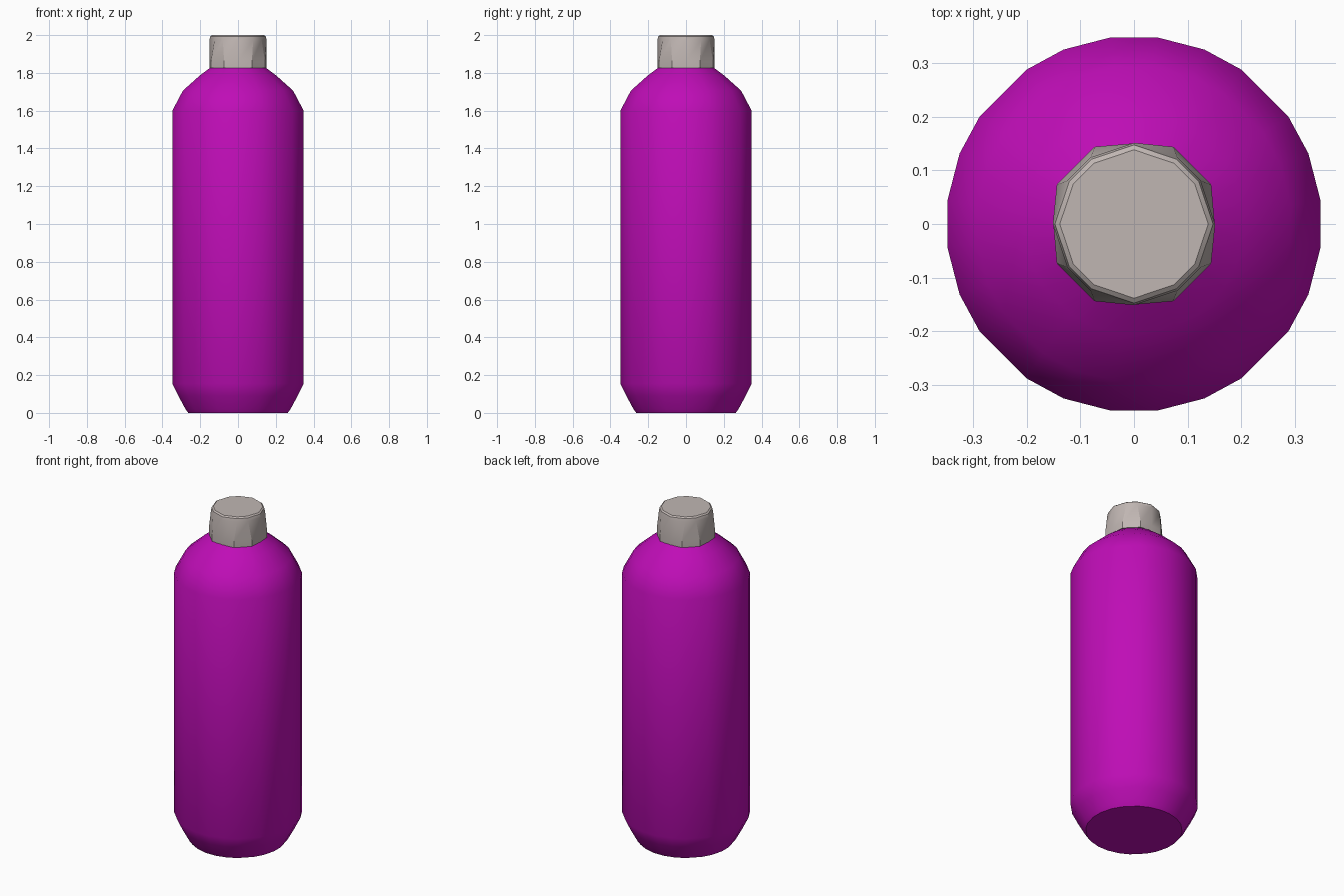
import bpy
import bmesh
from math import radians, sin, cos

cube = bpy.data.objects.get("Cube")
if cube:
    bpy.data.objects.remove(cube)


def material(name, rgb):
    mat = bpy.data.materials.new(name)
    mat.use_nodes = True
    mat.diffuse_color = (*rgb, 1)
    mat.node_tree.nodes["Principled BSDF"].inputs["Base Color"].default_value = (*rgb, 1)
    return mat


def quarter_ring(corners):
    """Repeat the (angle, radius scale) corners of one quarter all the way round."""
    return [(radians(a + 90 * q), s) for q in range(4) for a, s in corners]


def lofted(name, levels, mat, smooth_angle):
    """Skin closed rings; each level is (radius, height, corners of one quarter)."""
    bm = bmesh.new()
    rings = []
    for radius, z, corners in levels:
        rings.append([bm.verts.new((radius * s * cos(a), radius * s * sin(a), z))
                      for a, s in quarter_ring(corners)])
    for low, high in zip(rings, rings[1:]):
        n = len(low)
        for i in range(n):
            j = (i + 1) % n
            bm.faces.new((low[i], low[j], high[j], high[i]))
    bm.faces.new(rings[0][::-1])
    bm.faces.new(rings[-1])
    bmesh.ops.recalc_face_normals(bm, faces=bm.faces)
    mesh = bpy.data.meshes.new(name)
    bm.to_mesh(mesh)
    bm.free()
    mesh.materials.append(mat)
    obj = bpy.data.objects.new(name, mesh)
    bpy.context.collection.objects.link(obj)
    bpy.ops.object.select_all(action="DESELECT")
    obj.select_set(True)
    bpy.context.view_layer.objects.active = obj
    bpy.ops.object.shade_smooth_by_angle(angle=radians(smooth_angle))
    return obj


purple = material("purple", (0.52, 0.004, 0.47))
warm_grey = material("warm grey", (0.53, 0.47, 0.45))

# Bottle body: chamfered base, straight wall, domed shoulder
wall = [(a, 1) for a in (7, 22, 35, 55, 68, 83)]
profile = [(0.265, 0), (0.28, 0.02), (0.318, 0.09), (0.35, 0.155), (0.35, 1.6),
           (0.294, 1.706), (0.205, 1.785), (0.145, 1.83)]
lofted("bottle_body", [(r, z, wall) for r, z in profile], purple, 35)

# Screw cap: squarer skirt blending into a rounder, softened top
skirt = [(0, 0.95), (27, 1.02), (63, 1.02)]
crown = [(0, 1), (33, 0.98), (57, 0.98)]
lofted("bottle_cap", [(0.158, 1.825, skirt), (0.158, 1.86, skirt),
                      (0.151, 1.975, crown), (0.147, 1.993, crown),
                      (0.138, 2.0, crown)], warm_grey, 30)
